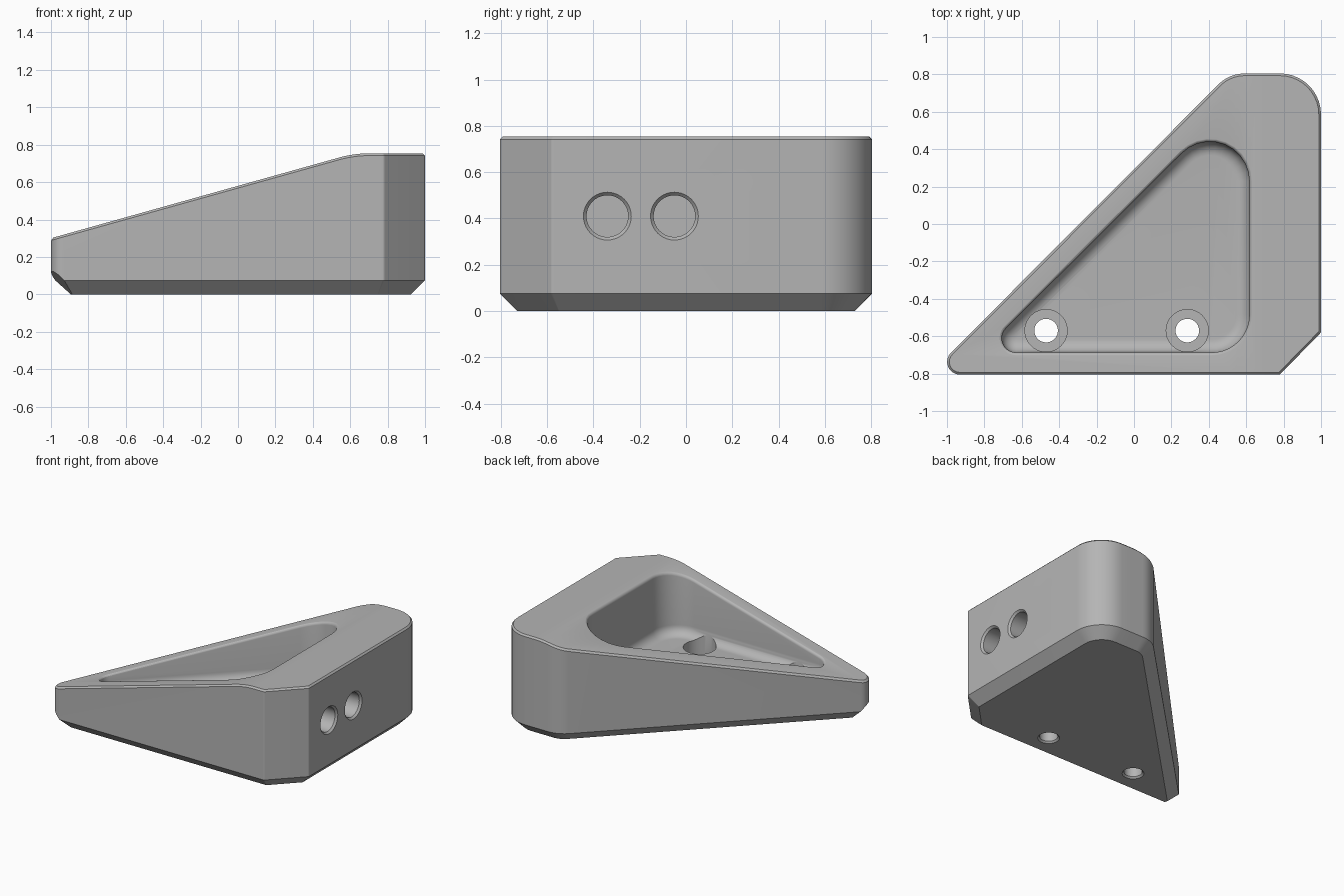
import bpy, bmesh, math
from mathutils import Vector, Matrix

if "Cube" in bpy.data.objects:
    bpy.data.objects.remove(bpy.data.objects["Cube"])

grey = bpy.data.materials.new("plain grey")
grey.use_nodes = True
grey.diffuse_color = (0.46, 0.46, 0.46, 1)
grey.node_tree.nodes["Principled BSDF"].inputs["Base Color"].default_value = grey.diffuse_color


def top_z(x):
    """Height of the sloped top, easing into the level end."""
    start, end, slope = 0.54, 0.70, 0.28
    z = 0.30 + slope * (min(x, start) + 1)
    if x > start:
        t = min(x, end) - start
        z += slope * (t - t * t / (2 * (end - start)))
    return z


def rounded(corners, inset=0.0, steps=10):
    """Counter-clockwise outline of (x, y, radius) corners, inset and rounded."""
    pts = [Vector(c[:2]) for c in corners]
    out = []
    for i, p in enumerate(pts):
        a = (pts[i - 1] - p).normalized()
        b = (pts[(i + 1) % len(pts)] - p).normalized()
        half = a.angle(b) / 2
        mid = (a + b).normalized()
        r = max(corners[i][2] - inset, 0.002)
        centre = p + mid * ((inset + r) / math.sin(half))
        sweep = math.pi - 2 * half
        base = math.atan2(-mid.y, -mid.x)
        for k in range(steps + 1):
            t = base + sweep * (k / steps - 0.5)
            out.append(centre + r * Vector((math.cos(t), math.sin(t))))
    return out


def loft(rings):
    """Closed skin through rings of equal point count."""
    bm = bmesh.new()
    rows = [[bm.verts.new(p) for p in ring] for ring in rings]
    n = len(rows[0])
    for low, high in zip(rows, rows[1:]):
        for i in range(n):
            j = (i + 1) % n
            bm.faces.new((low[i], low[j], high[j], high[i]))
    bm.faces.new(rows[0][::-1])
    bm.faces.new(rows[-1])
    return bm


def finish(bm, name):
    bmesh.ops.recalc_face_normals(bm, faces=bm.faces)
    mesh = bpy.data.meshes.new(name)
    bm.to_mesh(mesh)
    bm.free()
    mesh.materials.append(grey)
    obj = bpy.data.objects.new(name, mesh)
    bpy.context.collection.objects.link(obj)
    return obj


def level(points, z):
    return [(p.x, p.y, z) for p in points]


def lathe(name, profile, matrix):
    """Turned cutter from (radius, height) pairs."""
    n = 40
    rings = [[matrix @ Vector((r * math.cos(math.tau * k / n),
                               r * math.sin(math.tau * k / n), h)) for k in range(n)]
             for r, h in profile]
    return finish(loft(rings), name)


# Wedge body with chamfered foot and fine top chamfer
outline = [(-1.095, -0.805, 0.068), (0.78, -0.805, 0.02), (1, -0.58, 0.02),
           (1, 0.805, 0.22), (0.51, 0.805, 0.2)]
foot, lip = 0.075, 0.012
bm = loft([level(rounded(outline, foot), 0), level(rounded(outline), foot),
           level(rounded(outline), 0.5), level(rounded(outline, lip), 0.6)])
# Slice across the slope's easing, then drop the upper rings onto the slope
for k in range(7):
    bmesh.ops.bisect_plane(bm, geom=bm.verts[:] + bm.edges[:] + bm.faces[:], dist=1e-5,
                           plane_co=(0.54 + 0.16 * k / 6, 0, 0), plane_no=(1, 0, 0))
for v in bm.verts:
    if v.co.z > 0.4:
        v.co.z = top_z(v.co.x) - (lip if v.co.z < 0.55 else 0)
# Slanted cut under the narrow tip
bmesh.ops.bisect_plane(bm, geom=bm.verts[:] + bm.edges[:] + bm.faces[:], dist=1e-5,
                       plane_co=(-0.89, -0.72, 0), plane_no=(-0.68, -0.28, -0.67),
                       clear_outer=True)
bmesh.ops.holes_fill(bm, edges=[e for e in bm.edges if e.is_boundary], sides=0)
body = finish(bm, "wedge_body")

# Triangular pocket: filleted floor, upright walls, softened rim
pocket = [(-0.64, -0.615, 0.004), (0.545, -0.615, 0.13), (0.545, 0.565, 0.14)]
floor_z, fillet, rim = 0.27, 0.072, 0.02
rings = []
for k in range(9):
    a = math.pi / 2 * k / 8
    rings.append(level(rounded(pocket, -fillet * math.sin(a)),
                       floor_z + fillet * (1 - math.cos(a))))
for k in range(5):
    a = math.pi / 2 * k / 4
    ring = rounded(pocket, -fillet - rim * (1 - math.cos(a)))
    rings.append([(p.x, p.y, top_z(p.x) - rim + (rim + 0.001) * math.sin(a)) for p in ring])
rings.append(level(rounded(pocket, -fillet - rim), 1))
cutters = [finish(loft(rings), "pocket_cutter")]

# Counterbored screw holes through the floor
for x in (-0.47, 0.285):
    cutters.append(lathe("screw_hole_cutter",
                         [(0.085, -0.01), (0.063, 0.012), (0.063, 0.15),
                          (0.113, 0.15), (0.113, 0.45)],
                         Matrix.Translation((x, -0.57, 0))))

# Blind holes in the tall end
for y in (-0.34, -0.05):
    cutters.append(lathe("side_hole_cutter",
                         [(0.09, -0.25), (0.09, -0.014), (0.113, 0.01)],
                         Matrix.Translation((1, y, 0.41)) @ Matrix.Rotation(math.pi / 2, 4, 'Y')))

for cutter in cutters:
    cutter.hide_render = True
    mod = body.modifiers.new(cutter.name, 'BOOLEAN')
    mod.operation = 'DIFFERENCE'
    mod.solver = 'EXACT'
    mod.object = cutter

# Bake the cuts and remove the helpers
bpy.context.view_layer.update()
evaluated = body.evaluated_get(bpy.context.evaluated_depsgraph_get())
mesh = bpy.data.meshes.new_from_object(evaluated)
body.modifiers.clear()
body.data = mesh
for cutter in cutters:
    bpy.data.objects.remove(cutter)

bpy.ops.object.select_all(action='DESELECT')
body.select_set(True)
bpy.context.view_layer.objects.active = body
bpy.ops.object.shade_smooth_by_angle(angle=math.radians(25))
